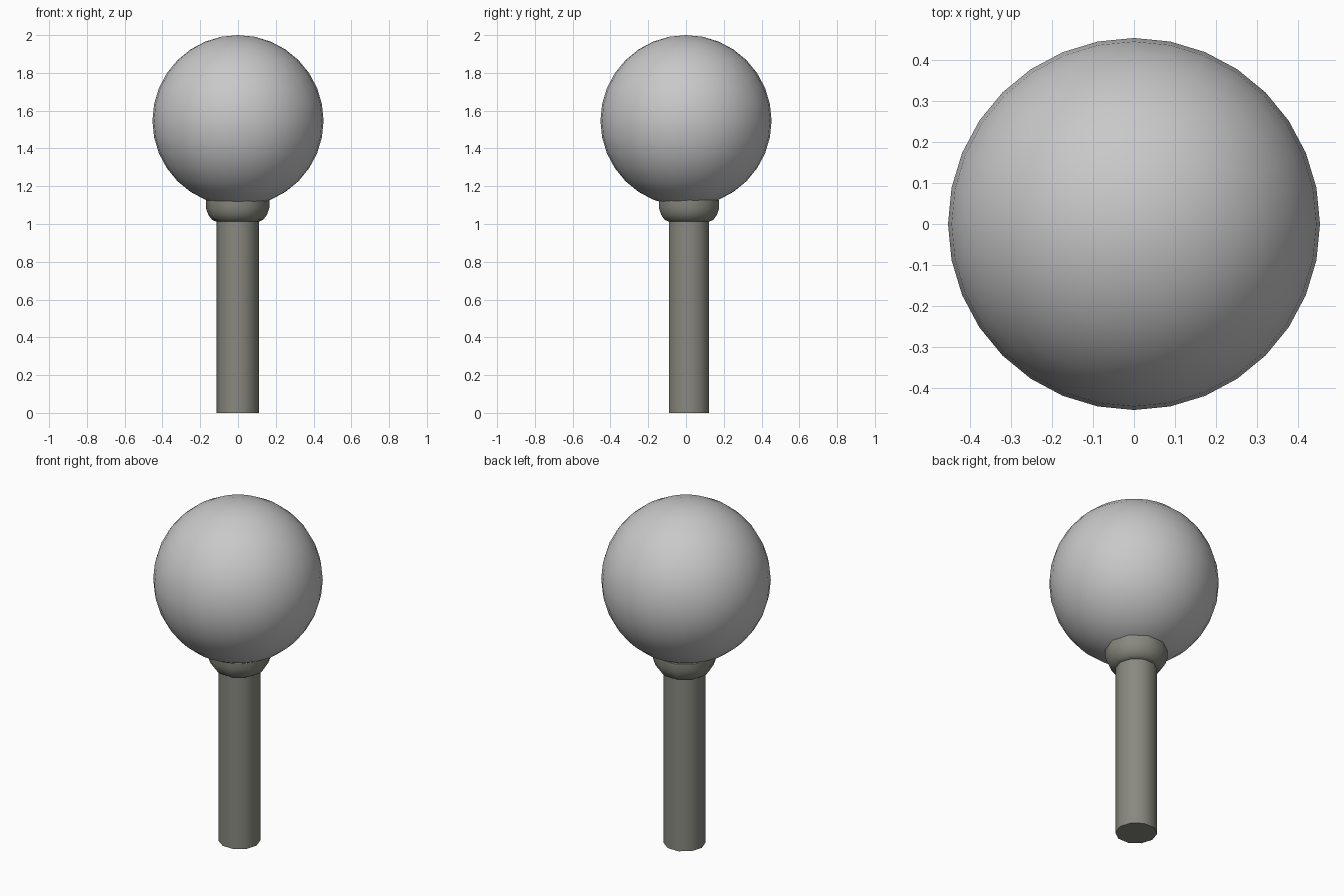
import bpy, bmesh, math

if "Cube" in bpy.data.objects:
    bpy.data.objects.remove(bpy.data.objects["Cube"])


def material(name, rgb):
    m = bpy.data.materials.new(name)
    m.diffuse_color = (*rgb, 1)
    m.use_nodes = True
    m.node_tree.nodes["Principled BSDF"].inputs["Base Color"].default_value = m.diffuse_color
    return m


def finish(obj, mat, angle):
    obj.data.materials.append(mat)
    bpy.ops.object.select_all(action='DESELECT')
    obj.select_set(True)
    bpy.context.view_layer.objects.active = obj
    bpy.ops.object.shade_smooth_by_angle(angle=math.radians(angle))


def lathe(name, profile, sides, centre, mat):
    """Closed solid of revolution from (radius, z) points, bottom to top."""
    bm = bmesh.new()
    rings = []
    for r, z in profile:
        rings.append([bm.verts.new((centre[0] + r * math.cos(2 * math.pi * i / sides),
                                    centre[1] + r * math.sin(2 * math.pi * i / sides), z))
                      for i in range(sides)])
    for a, b in zip(rings, rings[1:]):
        for i in range(sides):
            j = (i + 1) % sides
            bm.faces.new((a[i], a[j], b[j], b[i]))
    bm.faces.new(rings[0][::-1])
    bm.faces.new(rings[-1])
    mesh = bpy.data.meshes.new(name)
    bm.to_mesh(mesh)
    bm.free()
    obj = bpy.data.objects.new(name, mesh)
    bpy.context.collection.objects.link(obj)
    finish(obj, mat, 40)
    return obj


light_grey = material("light grey", (0.58, 0.58, 0.58))
stone_grey = material("warm dark grey", (0.25, 0.25, 0.215))

# Round globe on top
bpy.ops.mesh.primitive_uv_sphere_add(segments=32, ring_count=16, radius=0.453,
                                     location=(0, 0, 1.547))
globe = bpy.context.object
globe.name = "globe"
finish(globe, light_grey, 40)

# Ten-sided post and flared collar, set slightly behind the globe's centre
axis = (-0.002, 0.016)
lathe("post", [(0.112, 0), (0.112, 1.03)], 10, axis, stone_grey)
lathe("collar", [(0.112, 1.012), (0.135, 1.022), (0.155, 1.048), (0.168, 1.085), (0.168, 1.128)],
      10, axis, stone_grey)
